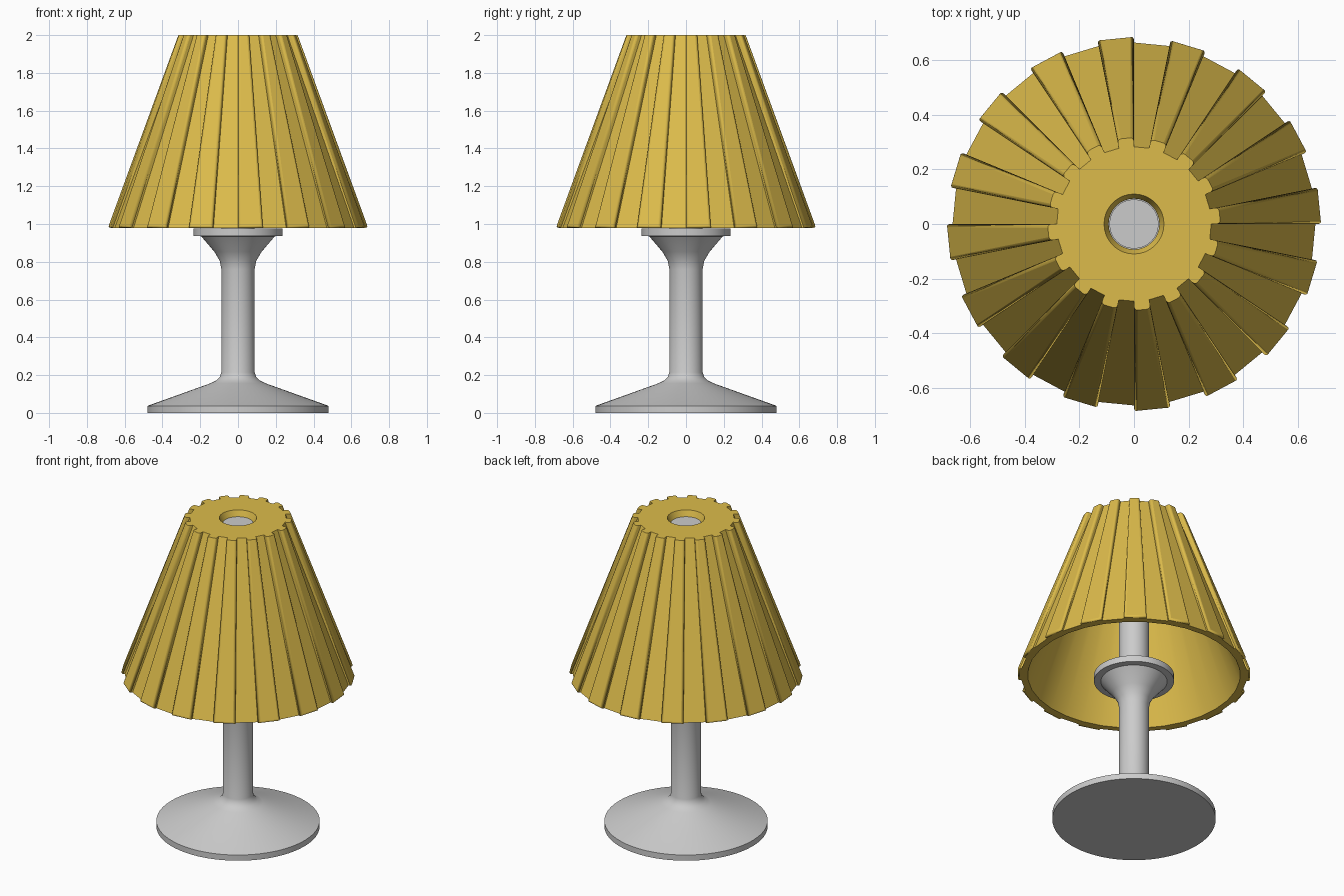
import bpy, bmesh
from math import cos, sin, pi, radians

if "Cube" in bpy.data.objects:
    bpy.data.objects.remove(bpy.data.objects["Cube"])

PLEATS = 16
SIDES = PLEATS * 2


def finish(name, bm):
    bmesh.ops.recalc_face_normals(bm, faces=bm.faces[:])
    me = bpy.data.meshes.new(name)
    bm.to_mesh(me)
    bm.free()
    ob = bpy.data.objects.new(name, me)
    bpy.context.collection.objects.link(ob)
    bpy.ops.object.select_all(action='DESELECT')
    bpy.context.view_layer.objects.active = ob
    ob.select_set(True)
    bpy.ops.object.shade_smooth_by_angle(angle=radians(30))
    return ob


def ring(bm, r, z, n, tilt=0):
    return [bm.verts.new((r * cos(2 * pi * i / n), r * sin(2 * pi * i / n), z))
            for i in range(n)]


def bridge(bm, a, b):
    n = len(a)
    for i in range(n):
        j = (i + 1) % n
        bm.faces.new((a[i], a[j], b[j], b[i]))


# Stand: lathed foot, stem, flared collar and the rod up to the cap
profile = [(0.48, 0), (0.48, 0.037), (0.145, 0.157), (0.115, 0.172),
           (0.097, 0.19), (0.088, 0.215), (0.088, 0.76), (0.097, 0.805),
           (0.125, 0.853), (0.195, 0.935), (0.235, 0.937), (0.235, 0.977),
           (0.088, 0.977), (0.09, 1.965)]
bm = bmesh.new()
rings = [ring(bm, r, z, 64) for r, z in profile]
for a, b in zip(rings, rings[1:]):
    bridge(bm, a, b)
bm.faces.new(rings[0])
bm.faces.new(rings[-1])
finish("lamp_stand", bm)

# Pleated shade: valley ring plus raised ribs on every other side
bm = bmesh.new()


def pleat_ring(valley_r, rib_r, z):
    return ring(bm, valley_r, z, SIDES), ring(bm, rib_r, z, SIDES)


low_v, low_r = pleat_ring(0.665, 0.69, 0.98)
top_v, top_r = pleat_ring(0.283, 0.317, 2.0)
hole_top = ring(bm, 0.11, 2.0, SIDES)
hole_low = ring(bm, 0.093, 1.96, SIDES)
in_top = ring(bm, 0.255, 1.96, SIDES)
in_low = ring(bm, 0.625, 0.98, SIDES)
for i in range(SIDES):
    j = (i + 1) % SIDES
    if i % 2 == 0:
        # rib: two side walls, front, and both end caps
        bm.faces.new((low_v[i], low_r[i], top_r[i], top_v[i]))
        bm.faces.new((low_r[i], low_r[j], top_r[j], top_r[i]))
        bm.faces.new((low_r[j], low_v[j], top_v[j], top_r[j]))
        for v, r, inner in ((low_v, low_r, in_low), (top_v, top_r, hole_top)):
            bm.faces.new((v[i], r[i], r[j], v[j], inner[j], inner[i]))
    else:
        # valley between ribs
        bm.faces.new((low_v[i], low_v[j], top_v[j], top_v[i]))
        for v, inner in ((low_v, in_low), (top_v, hole_top)):
            bm.faces.new((v[i], v[j], inner[j], inner[i]))
# hole wall, underside of the cap and inner wall
bridge(bm, hole_top, hole_low)
bridge(bm, hole_low, in_top)
bridge(bm, in_top, in_low)

# soften only the convex rib edges and their lower ends
lw = bm.edges.layers.float.new("bevel_weight_edge")
for i in range(SIDES):
    bm.edges.get((low_r[i], top_r[i]))[lw] = 1.0
    if i % 2 == 0:
        bm.edges.get((low_r[i], low_r[(i + 1) % SIDES]))[lw] = 1.0
shade = finish("lamp_shade", bm)
bev = shade.modifiers.new("soft_ribs", 'BEVEL')
bev.limit_method = 'WEIGHT'
bev.width = 0.014
bev.segments = 3

mat = bpy.data.materials.new("shade_yellow")
mat.diffuse_color = (0.72, 0.5, 0.07, 1)
mat.use_nodes = True
mat.node_tree.nodes["Principled BSDF"].inputs["Base Color"].default_value = mat.diffuse_color
shade.data.materials.append(mat)
